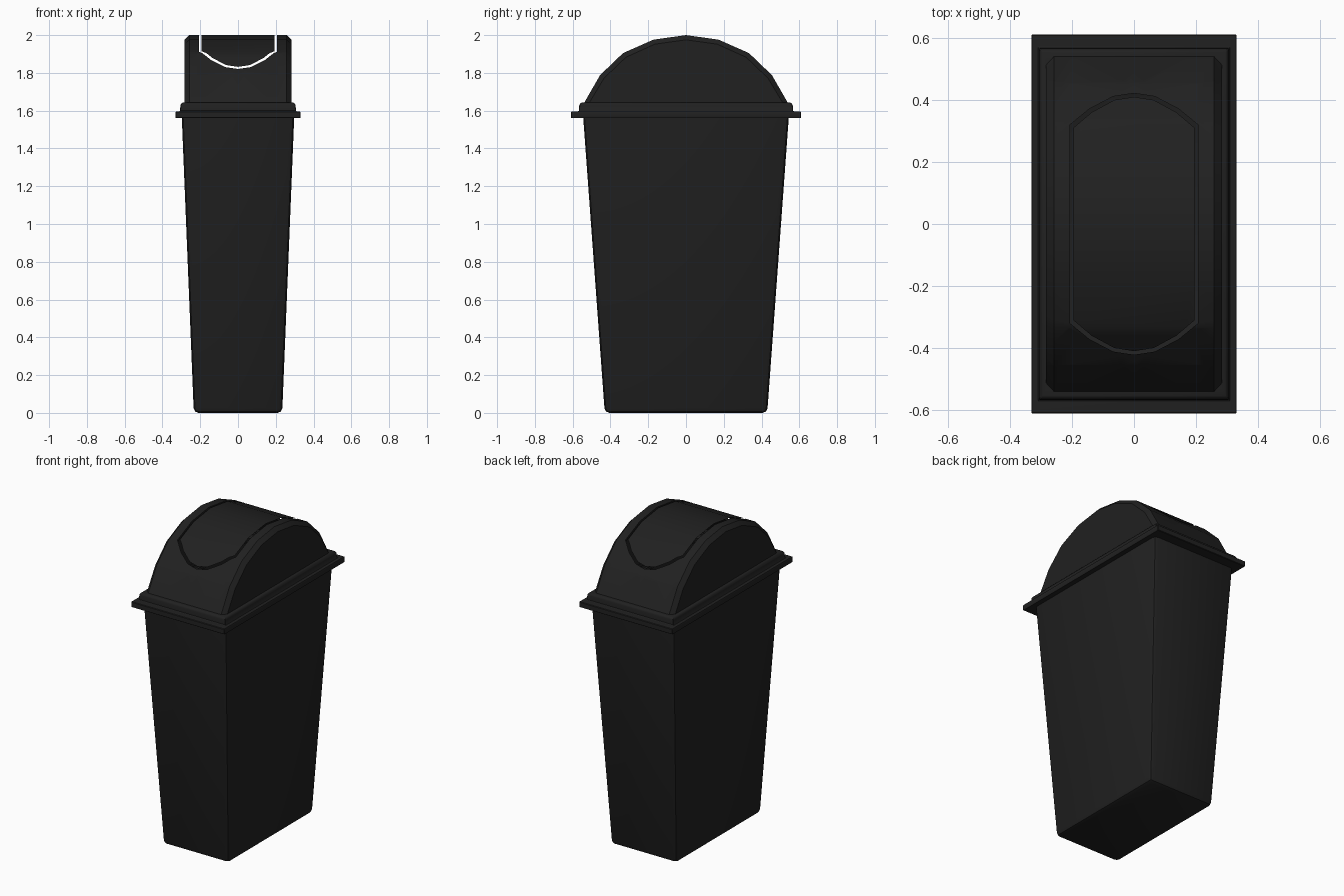
import bpy, bmesh
from mathutils import Vector

if "Cube" in bpy.data.objects:
    bpy.data.objects.remove(bpy.data.objects["Cube"])

black = bpy.data.materials.new("black plastic")
black.diffuse_color = (0.015, 0.015, 0.015, 1)
black.use_nodes = True
black.node_tree.nodes["Principled BSDF"].inputs["Base Color"].default_value = black.diffuse_color


def finish(bm, name, bevel=0.0, segments=2):
    me = bpy.data.meshes.new(name)
    bm.to_mesh(me)
    bm.free()
    ob = bpy.data.objects.new(name, me)
    bpy.context.collection.objects.link(ob)
    me.materials.append(black)
    bpy.ops.object.select_all(action='DESELECT')
    ob.select_set(True)
    bpy.context.view_layer.objects.active = ob
    if bevel:
        mod = ob.modifiers.new("bevel", 'BEVEL')
        mod.width, mod.segments = bevel, segments
        mod.limit_method = 'ANGLE'
        bpy.ops.object.modifier_apply(modifier=mod.name)
    bpy.ops.object.shade_smooth_by_angle(angle=0.6)
    return ob


def rect_loft(levels, cap_bottom=False):
    """Stack of rectangles (half x, half y, z) joined by side faces."""
    bm = bmesh.new()
    loops = [[bm.verts.new((sx * hx, sy * hy, z))
              for sx, sy in ((-1, -1), (1, -1), (1, 1), (-1, 1))]
             for hx, hy, z in levels]
    for a, b in zip(loops, loops[1:]):
        for i in range(4):
            j = (i + 1) % 4
            bm.faces.new((a[i], a[j], b[j], b[i]))
    if cap_bottom:
        bm.faces.new(loops[0][::-1])
    return bm


# Tapered bin body
finish(rect_loft([(0.234, 0.43, 0), (0.298, 0.545, 1.575)], True), "bin_body", 0.025)

# Stepped rim of the lid
finish(rect_loft([(0.29, 0.535, 1.56), (0.33, 0.61, 1.56), (0.33, 0.61, 1.595),
                  (0.307, 0.567, 1.597), (0.305, 0.565, 1.63),
                  (0.296, 0.556, 1.642), (0.275, 0.51, 1.642)]), "lid_rim", 0.003, 1)

# Arched lid: side profile, and the same profile pulled in for the chamfered ends
half = [(0.54, 1.64), (0.455, 1.788), (0.333, 1.905), (0.172, 1.976)]
inset = [(0.513, 1.64), (0.434, 1.772), (0.318, 1.883), (0.165, 1.952)]
full_arc = half + [(0, 2.0)] + [(-y, z) for y, z in half[::-1]]
end_arc = inset + [(0, 1.975)] + [(-y, z) for y, z in inset[::-1]]

# Flap outline seen from above
quarter = [(0.2, 0.315), (0.14, 0.365), (0.065, 0.405)]


def outline(sx, sy):
    top = quarter + [(0, 0.415)] + [(-x, y) for x, y in quarter[::-1]]
    return [Vector((x * sx, y * sy, 0))
            for x, y in top + [(-x, -y) for x, y in top]]


hole, flap = outline(1.03, 1.014), outline(0.97, 0.986)


def sides(poly):
    """Point and outward normal of each outline edge."""
    for a, b in zip(poly, poly[1:] + poly[:1]):
        d = b - a
        yield a, Vector((d.y, -d.x, 0)).normalized()


def inside(p, poly):
    return all((Vector((p.x, p.y, 0)) - a).dot(n) < 1e-5 for a, n in sides(poly))


def arched_shell(name, poly, keep_inside):
    bm = bmesh.new()
    rows = [[bm.verts.new((x, y, z)) for y, z in arc]
            for x, arc in ((-0.283, end_arc), (-0.258, full_arc),
                           (0.258, full_arc), (0.283, end_arc))]
    for a, b in zip(rows, rows[1:]):
        for i in range(len(a) - 1):
            bm.faces.new((a[i], b[i], b[i + 1], a[i + 1]))
    bm.faces.new(rows[0])
    bm.faces.new(rows[-1][::-1])
    bmesh.ops.recalc_face_normals(bm, faces=bm.faces)
    if max(bm.faces, key=lambda f: f.calc_center_median().z).normal.z < 0:
        bmesh.ops.reverse_faces(bm, faces=bm.faces)
    for co, no in sides(poly):
        bmesh.ops.bisect_plane(bm, geom=bm.verts[:] + bm.edges[:] + bm.faces[:],
                               dist=1e-6, plane_co=co, plane_no=no)
    bmesh.ops.delete(bm, context='FACES', geom=[
        f for f in bm.faces
        if inside(f.calc_center_median(), poly) != keep_inside])
    if not keep_inside:
        # Short lip turned down around the opening
        rim = [e for e in bm.edges if e.is_boundary and min(v.co.z for v in e.verts) > 1.7]
        new = bmesh.ops.extrude_edge_only(bm, edges=rim)["geom"]
        for v in new:
            if isinstance(v, bmesh.types.BMVert):
                v.co.z -= 0.015
    return finish(bm, name)


arched_shell("lid_dome", hole, False)
arched_shell("swing_flap", flap, True)
